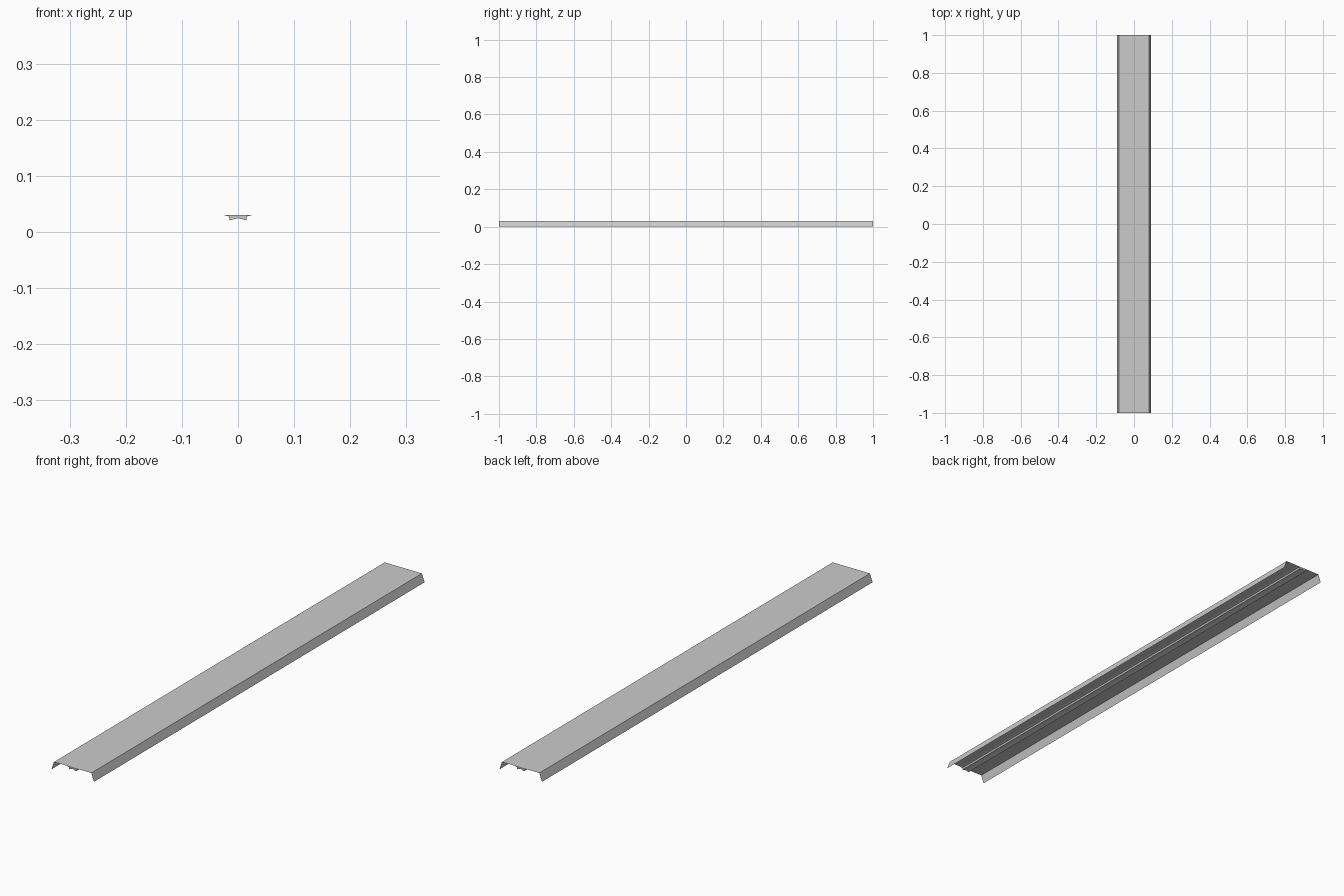
import bpy, bmesh

if "Cube" in bpy.data.objects:
    bpy.data.objects.remove(bpy.data.objects["Cube"])


def extrude_profile(name, points, closed=False):
    """Sweep an x/z profile along the full length of the strip."""
    bm = bmesh.new()
    front = [bm.verts.new((x, -1, z)) for x, z in points]
    back = [bm.verts.new((x, 1, z)) for x, z in points]
    n = len(points)
    for i in range(n if closed else n - 1):
        j = (i + 1) % n
        bm.faces.new((front[i], front[j], back[j], back[i]))
    if closed:
        bm.faces.new(front)
        bm.faces.new(back[::-1])
        bmesh.ops.recalc_face_normals(bm, faces=bm.faces[:])
    mesh = bpy.data.meshes.new(name)
    bm.to_mesh(mesh)
    bm.free()
    obj = bpy.data.objects.new(name, mesh)
    bpy.context.collection.objects.link(obj)
    return obj


# Thin folded cover: flat top with two splayed side flanges
extrude_profile("folded_cover", [(-0.09, 0), (-0.079, 0.031),
                                 (0.079, 0.031), (0.09, 0)])

# Shallow notched rib hanging under the middle of the cover
extrude_profile("under_rib", [(-0.026, 0.0305), (-0.016, 0.028), (-0.015, 0.021),
                              (0, 0.025), (0.015, 0.021), (0.016, 0.028),
                              (0.026, 0.0305)], closed=True)
